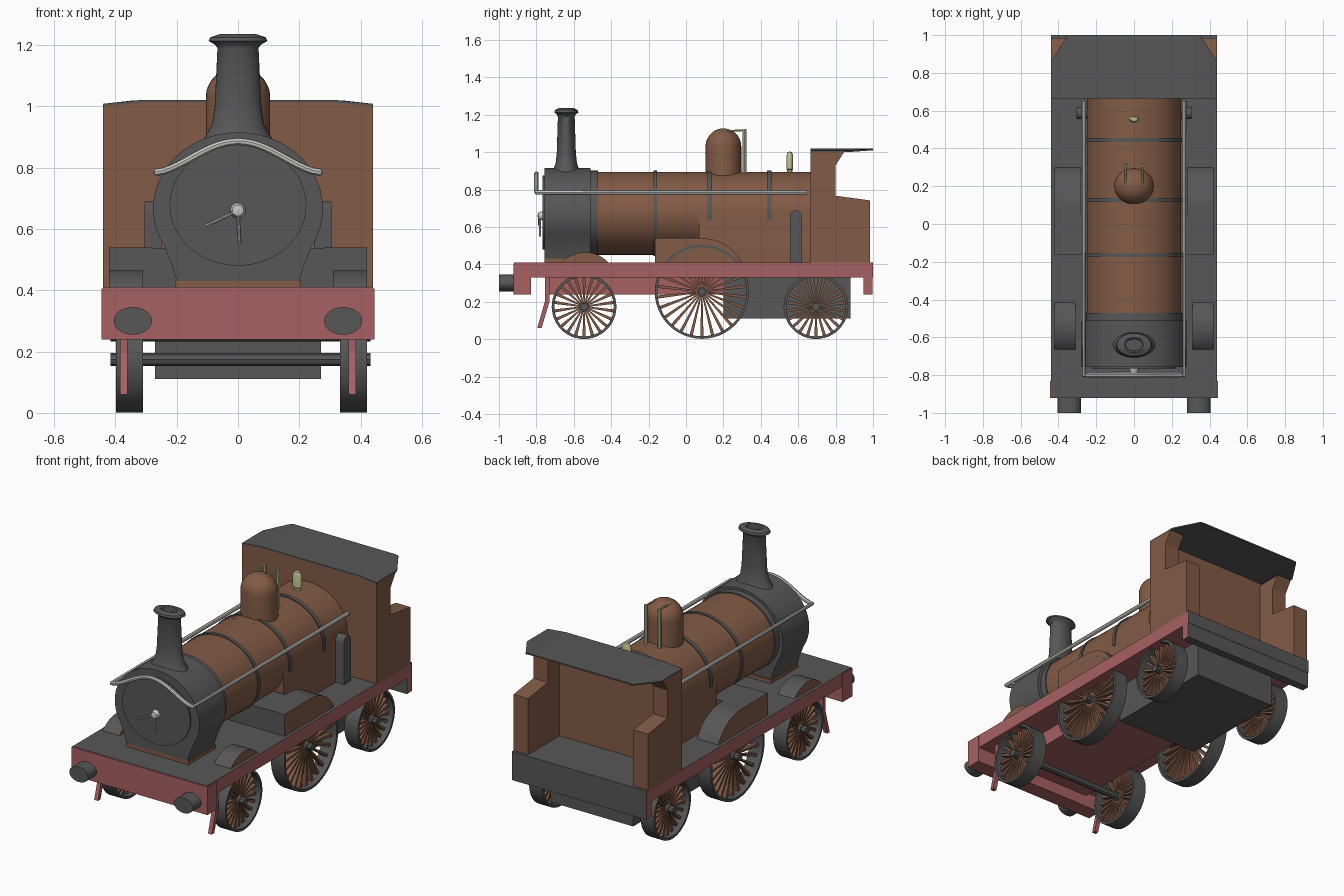
import bpy, bmesh
from math import pi, sin, cos, radians
from mathutils import Matrix, Vector

cube = bpy.data.objects.get("Cube")
if cube:
    bpy.data.objects.remove(cube, do_unlink=True)


def material(name, rgb):
    m = bpy.data.materials.new(name)
    m.use_nodes = True
    m.diffuse_color = (*rgb, 1)
    m.node_tree.nodes["Principled BSDF"].inputs["Base Color"].default_value = (*rgb, 1)
    return m


GREY = material("dark grey", (0.095, 0.095, 0.095))
BROWN = material("brown", (0.225, 0.105, 0.06))
RED = material("dull red", (0.39, 0.12, 0.125))
STEEL = material("light steel", (0.58, 0.58, 0.57))
BRASS = material("pale brass", (0.52, 0.53, 0.28))


def finish(name, bm, mats, rule=None, smooth=False):
    """Turn a bmesh into an object; rule(normal, centre) picks the colour."""
    bmesh.ops.recalc_face_normals(bm, faces=bm.faces)
    bm.normal_update()
    if rule:
        for f in bm.faces:
            f.material_index = int(rule(f.normal, f.calc_center_median()))
    me = bpy.data.meshes.new(name)
    bm.to_mesh(me)
    bm.free()
    for m in mats:
        me.materials.append(m)
    ob = bpy.data.objects.new(name, me)
    bpy.context.collection.objects.link(ob)
    if smooth:
        bpy.ops.object.select_all(action='DESELECT')
        ob.select_set(True)
        bpy.context.view_layer.objects.active = ob
        bpy.ops.object.shade_smooth_by_angle(angle=radians(35))
    return ob


def add_prism(bm, pts, axis, a, b):
    """Profile (y,z) pushed along x, or (x,z) pushed along y."""
    place = (lambda p, d: (d, p[0], p[1])) if axis == 'x' else (lambda p, d: (p[0], d, p[1]))
    ends = [[bm.verts.new(place(p, d)) for p in pts] for d in (a, b)]
    for e in ends:
        bm.faces.new(e)
    for i in range(len(pts)):
        j = (i + 1) % len(pts)
        bm.faces.new((ends[0][i], ends[0][j], ends[1][j], ends[1][i]))


def prism(name, pts, axis, a, b, *mats, rule=None, smooth=False):
    bm = bmesh.new()
    add_prism(bm, pts, axis, a, b)
    return finish(name, bm, mats, rule, smooth)


def box(name, x, y, z, *mats, rule=None):
    return prism(name, [(y[0], z[0]), (y[1], z[0]), (y[1], z[1]), (y[0], z[1])],
                 'x', x[0], x[1], *mats, rule=rule)


def arc(cx, cz, rx, rz, start, end, n):
    """Points on an ellipse, angles in degrees."""
    return [(cx + rx * cos(radians(start + (end - start) * i / n)),
             cz + rz * sin(radians(start + (end - start) * i / n))) for i in range(n + 1)]


def ring(cx, cz, rx, rz, n=48):
    return arc(cx, cz, rx, rz, 0, 360, n)[:-1]


def lathe(name, profile, matrix, mat, closed=False, n=32):
    """Spin a (radius, height) profile round z, then place it."""
    bm = bmesh.new()
    vs = [bm.verts.new((r, 0, h)) for r, h in profile]
    edges = [bm.edges.new(p) for p in zip(vs, vs[1:] + vs[:1] if closed else vs[1:])]
    bmesh.ops.spin(bm, geom=vs + edges, cent=(0, 0, 0), axis=(0, 0, 1),
                   angle=2 * pi, steps=n, use_merge=True)
    bmesh.ops.remove_doubles(bm, verts=bm.verts, dist=1e-5)
    bm.transform(matrix)
    return finish(name, bm, [mat], smooth=True)


def tube(name, pts, radius, mat):
    cu = bpy.data.curves.new(name, 'CURVE')
    cu.dimensions = '3D'
    cu.bevel_depth, cu.bevel_resolution, cu.use_fill_caps = radius, 2, True
    sp = cu.splines.new('POLY')
    sp.points.add(len(pts) - 1)
    for p, co in zip(sp.points, pts):
        p.co = (*co, 1)
    tmp = bpy.data.objects.new(name, cu)
    bm = bmesh.new()
    bpy.context.collection.objects.link(tmp)
    me = bpy.data.meshes.new_from_object(tmp.evaluated_get(bpy.context.evaluated_depsgraph_get()))
    bm.from_mesh(me)
    bpy.data.objects.remove(tmp, do_unlink=True)
    return finish(name, bm, [mat], smooth=True)


def top_or_back(n, c):
    return n.z > 0.5 or n.y > 0.5


def not_side(n, c):
    return abs(n.x) < 0.9


# Running plate, beams and underframe
box("running_plate", (-.44, .44), (-.92, 1), (.33, .41), RED, GREY, rule=top_or_back)
box("front_beam", (-.445, .445), (-.922, -.83), (.24, .405), RED)
box("rear_beam", (-.44, .44), (.95, .998), (.24, .33), RED, GREY, rule=not_side)
box("underframe", (-.27, .27), (-.74, .2), (.24, .34), RED)
box("ashpan", (-.27, .27), (.2, .88), (.11, .34), GREY)

# Wheels: grey tyre and hub, brown spokes
WHEELS = (("front", -.545, .174, .173, 22), ("driving", .085, .254, .252, 26),
          ("rear", .695, .174, .173, 22))
for label, y, z, r, count in WHEELS:
    tube(label + "_axle", [(-.415, y, z), (.432, y, z)], .021, GREY)
    for side, x in (("left", .376), ("right", -.354)):
        place = Matrix.Translation((x, y, z)) @ Matrix.Rotation(pi / 2, 4, 'Y')
        w = .044
        lathe(f"{label}_{side}_tyre", [(r, -w), (r, w), (r - .014, w), (r - .014, -w)],
              place, GREY, closed=True, n=48)
        bm = bmesh.new()
        for i in range(count):
            turn = Matrix.Rotation(2 * pi * (i + .5) / count, 2)
            half = .0085
            corners = [(.015, -half * .4), (r - .01, -half), (r - .01, half), (.015, half * .4)]
            pts = [turn @ Vector(c) + Vector((y, z)) for c in corners]
            add_prism(bm, pts, 'x', x - .014, x + .014)
        finish(f"{label}_{side}_spokes", bm, [BROWN])
        lathe(f"{label}_{side}_hub", [(0, -.03), (.026, -.03), (.026, .03), (0, .03)],
              place, GREY, n=20)

# Splashers over the wheels
for side, s in (("left", 1), ("right", -1)):
    for label, y in (("front", -.54), ("rear", .695)):
        if label == "front":
            prism(f"{label}_{side}_splasher", arc(y, .295, .17, .17, 42, 138, 14), 'x',
                  s * .31, s * .42, BROWN, GREY, rule=not_side)
    prism(f"driving_{side}_splasher", [(-.165, .40)] + [(-.165, .54)] +
          arc(.085, .30, .24, .24, 90, 25, 12), 'x', s * .28, s * .42, BROWN, GREY, rule=not_side)
box("splasher_cross_box", (-.415, .415), (-.163, .05), (.40, .537), BROWN, GREY, rule=not_side)

# Smokebox on its saddle, with door and handles
prism("smokebox", arc(0, .667, .277, .248, -30, 210, 48) + [(-.215, .48), (-.2, .43), (.2, .43), (.215, .48)],
      'y', -.757, -.51, GREY, smooth=True)
box("saddle_base", (-.205, .205), (-.757, -.5), (.40, .432), BROWN)
prism("smokebox_door", ring(0, .677, .223, .197), 'y', -.766, -.75, GREY)
lathe("door_boss", [(0, -.03), (.018, -.024), (.026, 0), (.026, .02)],
      Matrix.Translation((0, -.765, .66)) @ Matrix.Rotation(-pi / 2, 4, 'X'), STEEL, n=16)
tube("door_handle_long", [(0, -.785, .66), (-.105, -.785, .61)], .005, STEEL)
tube("door_handle_short", [(0, -.78, .66), (.005, -.78, .55)], .005, STEEL)

# Boiler, firebox and bands
prism("boiler", ring(0, .673, .25, .222), 'y', -.52, .2, BROWN, smooth=True)
prism("smokebox_ring", ring(0, .673, .256, .228), 'y', -.512, -.47, GREY, smooth=True)
prism("boiler_band", ring(0, .673, .256, .228), 'y', -.175, -.155, GREY, smooth=True)
prism("firebox", arc(0, .673, .25, .222, 0, 180, 32) + [(-.25, .4), (.25, .4)],
      'y', .07, .69, BROWN, smooth=True)
for i, y in enumerate((.127, .445)):
    prism(f"firebox_band_{i + 1}", arc(0, .673, .257, .229, -8, 188, 32), 'y',
          y - .011, y + .011, GREY, smooth=True)

# Chimney and dome
lathe("chimney", [(.13, .86), (.105, .905), (.085, .94), (.076, 1.0), (.067, 1.19), (.074, 1.2),
                  (.096, 1.213), (.09, 1.225), (.06, 1.235), (.048, 1.232), (.045, 1.2), (0, 1.2)],
      Matrix.Translation((0, -.64, 0)) @ Matrix.Diagonal((1, .67, 1, 1)), GREY)
lathe("dome", [(.105, .82), (.105, 1.03)] + arc(0, 1.03, .105, .097, 10, 90, 9),
      Matrix.Translation((0, .2, 0)) @ Matrix.Diagonal((1, .91, 1, 1)), BROWN)

# Safety valve rods and whistle
for side, s in (("left", 1), ("right", -1)):
    x = s * .045
    tube(side + "_valve_column", [(x, .312, .87), (x, .312, 1.12)], .011, BRASS)
    tube(side + "_valve_lever", [(x, .2, 1.112), (x, .32, 1.118)], .005, BRASS)
lathe("whistle", [(.022, .87), (.022, .905), (.028, .91), (.028, .98), (.018, 1), (0, 1.004)],
      Matrix.Translation((0, .555, 0)) @ Matrix.Diagonal((1, .65, 1, 1)), BRASS, n=16)

# Handrail running round the front of the smokebox
arch = [(.265 * t / 12, -.8, .785 + .1 * cos(pi * t / 24) ** 1.6 if abs(t) < 12 else .785)
        for t in range(-12, 13)]
tube("handrail", [(-.265, .65, .785)] + arch + [(.265, .65, .785)], .012, STEEL)

# Upright rounded casings ahead of the cab
for side, s in (("left", 1), ("right", -1)):
    prism(side + "_casing", [(.555, .4)] + arc(.587, .655, .032, .035, 180, 0, 12) + [(.619, .4)],
          'x', s * .245, s * .305, GREY, smooth=True)

# Cab: front sheet, stepped sides and roof
prism("cab_front", [(-.44, .4), (.44, .4), (.44, 1), (.32, 1.012), (-.32, 1.012), (-.44, 1)],
      'y', .665, .69, BROWN)
for side, s in (("left", 1), ("right", -1)):
    prism(side + "_cab_side", [(.67, .4), (.985, .4), (.985, .742), (.8, .767), (.8, .93),
                               (.845, 1.0), (.67, 1.0)], 'x', s * .345, s * .44, BROWN)
bm = bmesh.new()
outline = [(-.44, .665, 1.0), (-.32, .665, 1.012), (.32, .665, 1.012), (.44, .665, 1.0),
           (.44, .86, 1.0), (.35, 1.0, 1.01), (.32, 1.0, 1.012), (-.32, 1.0, 1.012),
           (-.35, 1.0, 1.01), (-.44, .86, 1.0)]
lo, hi = [[bm.verts.new((x, y, z + d)) for x, y, z in outline] for d in (0, .008)]
for layer in (lo, hi):
    for ids in ((0, 1, 7, 8, 9), (1, 2, 6, 7), (2, 3, 4, 5, 6)):
        bm.faces.new([layer[i] for i in ids])
for i in range(len(lo)):
    j = (i + 1) % len(lo)
    bm.faces.new((lo[i], lo[j], hi[j], hi[i]))
finish("cab_roof", bm, [GREY])

# Buffers and guard irons
for side, s in (("left", 1), ("right", -1)):
    prism(side + "_buffer", ring(s * .343, .30, .062, .045, 32), 'y', -1, -.9, GREY, smooth=True)
    prism(side + "_guard_iron", [(-.755, .34), (-.755, .2), (-.795, .06), (-.772, .06),
                                 (-.73, .2), (-.73, .34)], 'x', s * .36, s * .385, RED)
